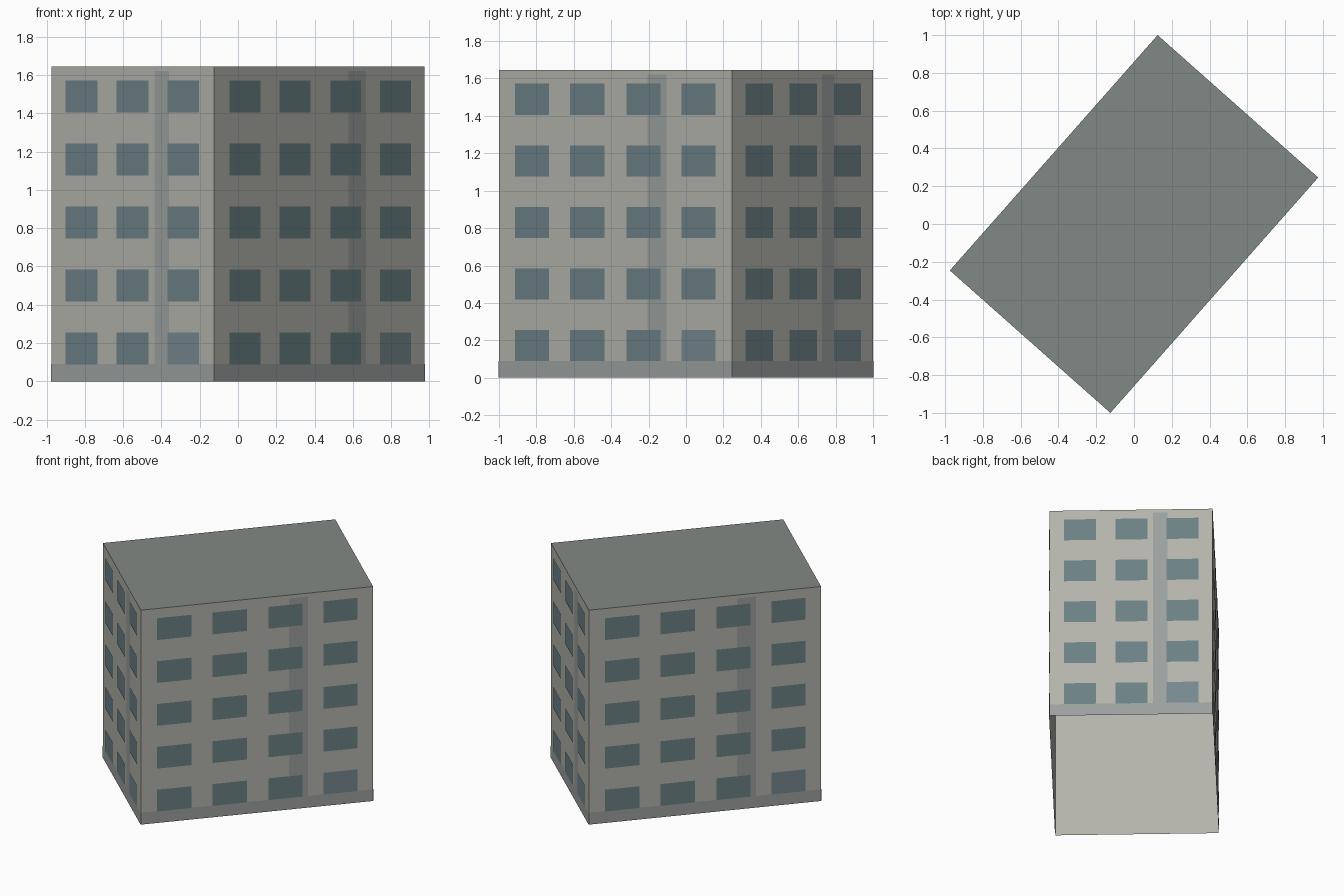
import bpy
from mathutils import Vector

if "Cube" in bpy.data.objects:
    bpy.data.objects.remove(bpy.data.objects["Cube"])

H = 1.645
CORNERS = [Vector(c) for c in ((-0.975, -0.246), (-0.125, -1.0), (0.975, 0.246), (0.125, 1.0))]

# Window columns and downpipe strip as fractions of each wall width, left to right
SHORT = dict(cols=[(.09, .287), (.405, .60), (.718, .912)], strip=(.635, .725))
LONG = dict(cols=[(.07, .217), (.308, .456), (.55, .696), (.785, .932)], strip=(.638, .72))
ROWS = [(.089 + .329 * i, .256 + .329 * i) for i in range(5)]
BASE_TOP, STRIP_TOP = .09, 1.62


def material(name, rgb):
    m = bpy.data.materials.new(name)
    m.diffuse_color = (*rgb, 1)
    m.use_nodes = True
    m.node_tree.nodes["Principled BSDF"].inputs["Base Color"].default_value = m.diffuse_color
    return m


WALL = material("wall", (.455, .455, .415))
GLASS = material("window", (.147, .22, .237))
PALE = material("pale_window", (.18, .25, .275))
TRIM = material("trim", (.33, .355, .345))
ROOF = material("roof", (.222, .25, .235))


def add_mesh(name, verts, faces, mat):
    me = bpy.data.meshes.new(name)
    me.from_pydata(verts, [], faces)
    me.materials.append(mat)
    me.update()
    ob = bpy.data.objects.new(name, me)
    bpy.context.collection.objects.link(ob)
    return ob


def panels(name, a, b, rects, offset, mat):
    """Flat rectangles (u span, z span) laid on the wall from a to b."""
    d = (b - a).normalized()
    out = Vector((d.y, -d.x)) * offset
    verts, faces = [], []
    for (u0, u1), (z0, z1) in rects:
        k = len(verts)
        for u, z in ((u0, z0), (u1, z0), (u1, z1), (u0, z1)):
            verts.append((*(a.lerp(b, u) + out), z))
        faces.append((k, k + 1, k + 2, k + 3))
    add_mesh(name, verts, faces, mat)


# Wall shell with open bottom, and flat roof
ring = [(*c, z) for z in (0, H) for c in CORNERS]
add_mesh("walls", ring, [(i, (i + 1) % 4, (i + 1) % 4 + 4, i + 4) for i in range(4)], WALL)
add_mesh("roof", [(*c, H) for c in CORNERS], [(0, 1, 2, 3)], ROOF)

# Plinth, downpipe strip and windows on each of the four sides
for i, side in enumerate(("front_left", "front_right", "back_right", "back_left")):
    a, b = CORNERS[i], CORNERS[(i + 1) % 4]
    spec = LONG if i % 2 else SHORT
    windows = [(c, r) for r in ROWS for c in spec["cols"]]
    door_pane = windows.pop(len(spec["cols"]) - 1)
    panels(side + "_plinth", a, b, [((0, 1), (0, BASE_TOP))], .002, TRIM)
    panels(side + "_downpipe", a, b, [(spec["strip"], (BASE_TOP, STRIP_TOP))], .002, TRIM)
    panels(side + "_windows", a, b, windows, .004, GLASS)
    panels(side + "_ground_window", a, b, [door_pane], .004, PALE)
